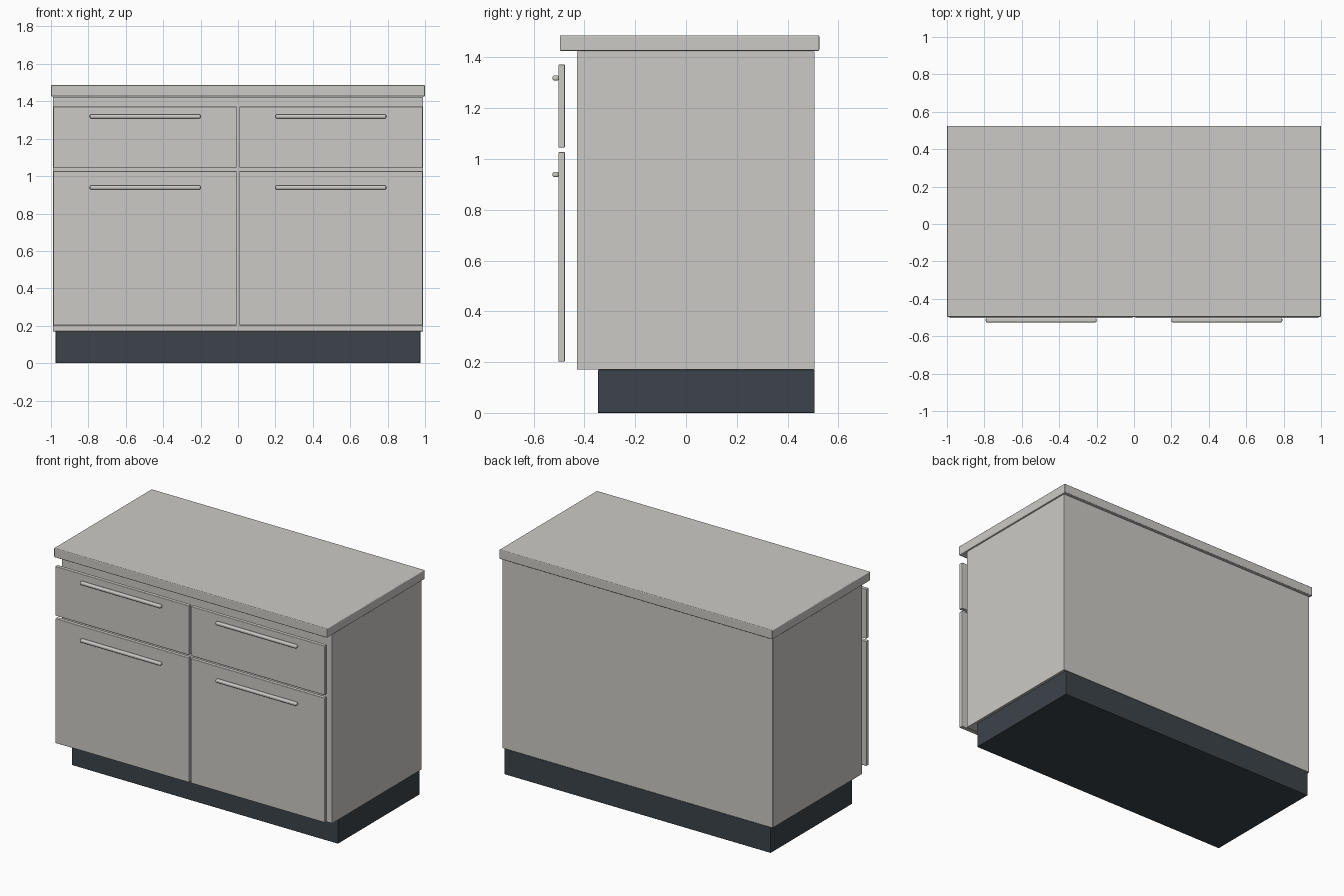
import bpy
import bmesh

cube = bpy.data.objects.get("Cube")
if cube:
    bpy.data.objects.remove(cube, do_unlink=True)


def make_material(name, rgb):
    mat = bpy.data.materials.new(name)
    mat.use_nodes = True
    color = (*rgb, 1.0)
    mat.diffuse_color = color
    mat.node_tree.nodes["Principled BSDF"].inputs["Base Color"].default_value = color
    return mat


def box(name, mat, xs, ys, zs, bevel):
    """Softly bevelled box spanning the given ranges."""
    spans = (xs, ys, zs)
    bm = bmesh.new()
    bmesh.ops.create_cube(bm, size=1)
    for v in bm.verts:
        v.co = [s[1] if c > 0 else s[0] for c, s in zip(v.co, spans)]
    mesh = bpy.data.meshes.new(name)
    bm.to_mesh(mesh)
    bm.free()
    mesh.materials.append(mat)
    obj = bpy.data.objects.new(name, mesh)
    bpy.context.collection.objects.link(obj)
    mod = obj.modifiers.new("soft_edges", 'BEVEL')
    mod.width = bevel
    mod.segments = 3
    mod.harden_normals = True
    for poly in mesh.polygons:
        poly.use_smooth = True
    return obj


grey = make_material("warm_light_grey", (0.60, 0.59, 0.56))
dark = make_material("dark_slate", (0.045, 0.057, 0.067))

# Body, recessed base and worktop
box("plinth", dark, (-0.975, 0.975), (-0.347, 0.507), (0, 0.17), 0.003)
box("carcass", grey, (-0.99, 0.99), (-0.43, 0.507), (0.17, 1.424), 0.002)
box("worktop", grey, (-1, 1), (-0.497, 0.525), (1.426, 1.487), 0.005)

# Drawer and door fronts with bar handles, on both sides
fronts = {"drawer": ((1.045, 1.372), 1.319), "door": ((0.202, 1.027), 0.939)}
for side, sign in (("left", 1), ("right", -1)):
    for part, (zs, handle_z) in fronts.items():
        xs = sorted((sign * 0.007, sign * 0.987))
        box(f"{side}_{part}_front", grey, xs, (-0.503, -0.477), zs, 0.004)
        xs = sorted((sign * 0.2, sign * 0.793))
        box(f"{side}_{part}_handle", grey, xs, (-0.526, -0.501),
            (handle_z - 0.0105, handle_z + 0.0105), 0.008)
